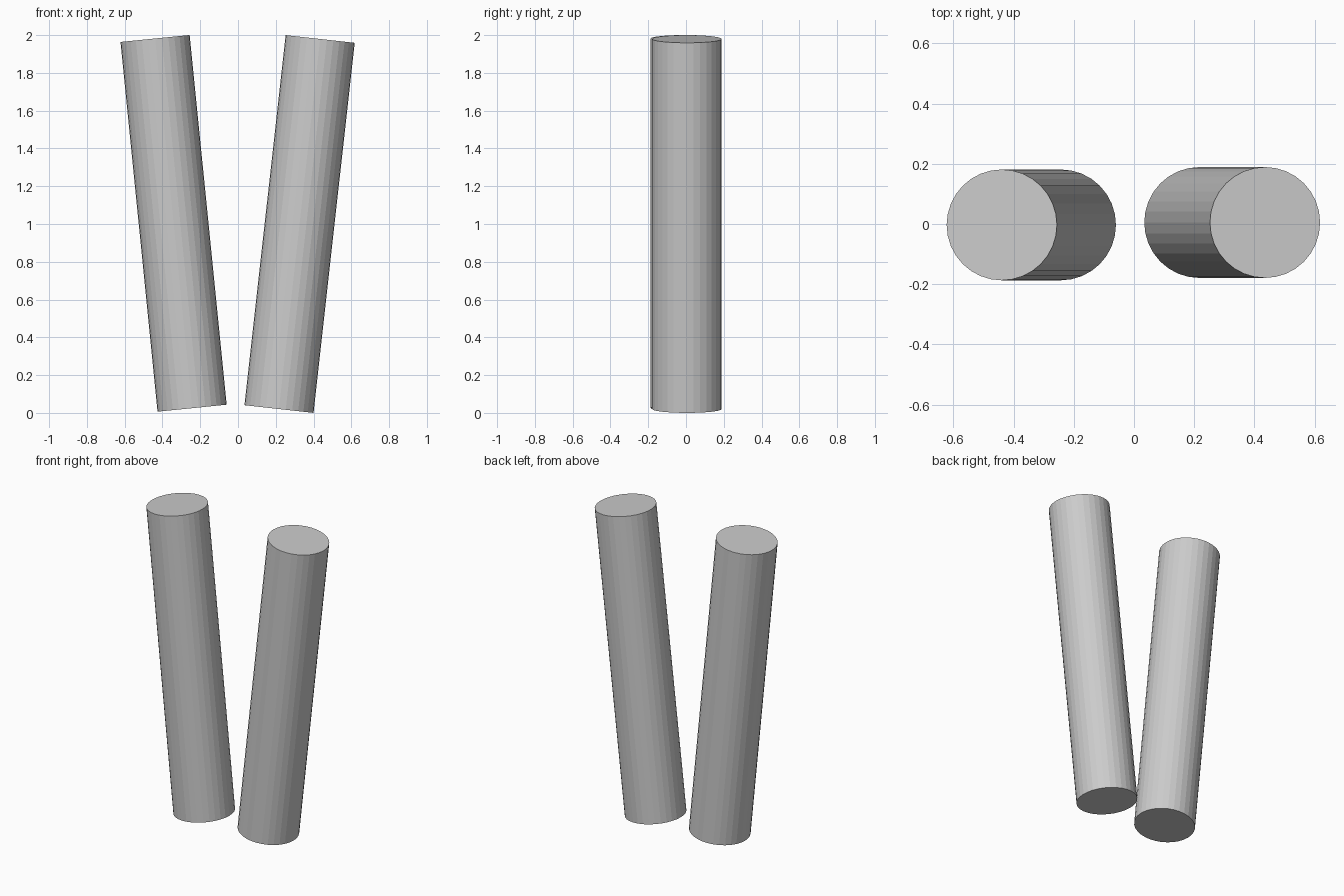
import bpy
from mathutils import Vector

if "Cube" in bpy.data.objects:
    bpy.data.objects.remove(bpy.data.objects["Cube"])

RADIUS = 0.184
SIDES = 32


def rod(name, bottom, top):
    """Faceted cylinder between two end-cap centres."""
    a, b = Vector(bottom), Vector(top)
    axis = b - a
    bpy.ops.mesh.primitive_cylinder_add(
        vertices=SIDES, radius=RADIUS, depth=axis.length, location=(a + b) / 2)
    obj = bpy.context.object
    obj.name = name
    obj.rotation_euler = axis.to_track_quat('Z', 'Y').to_euler()
    return obj


# Two rods leaning outwards in a V
rod("left_rod", (-0.243, -0.003, 0.025), (-0.439, -0.003, 1.982))
rod("right_rod", (0.217, 0.005, 0.0205), (0.435, 0.005, 1.9795))
